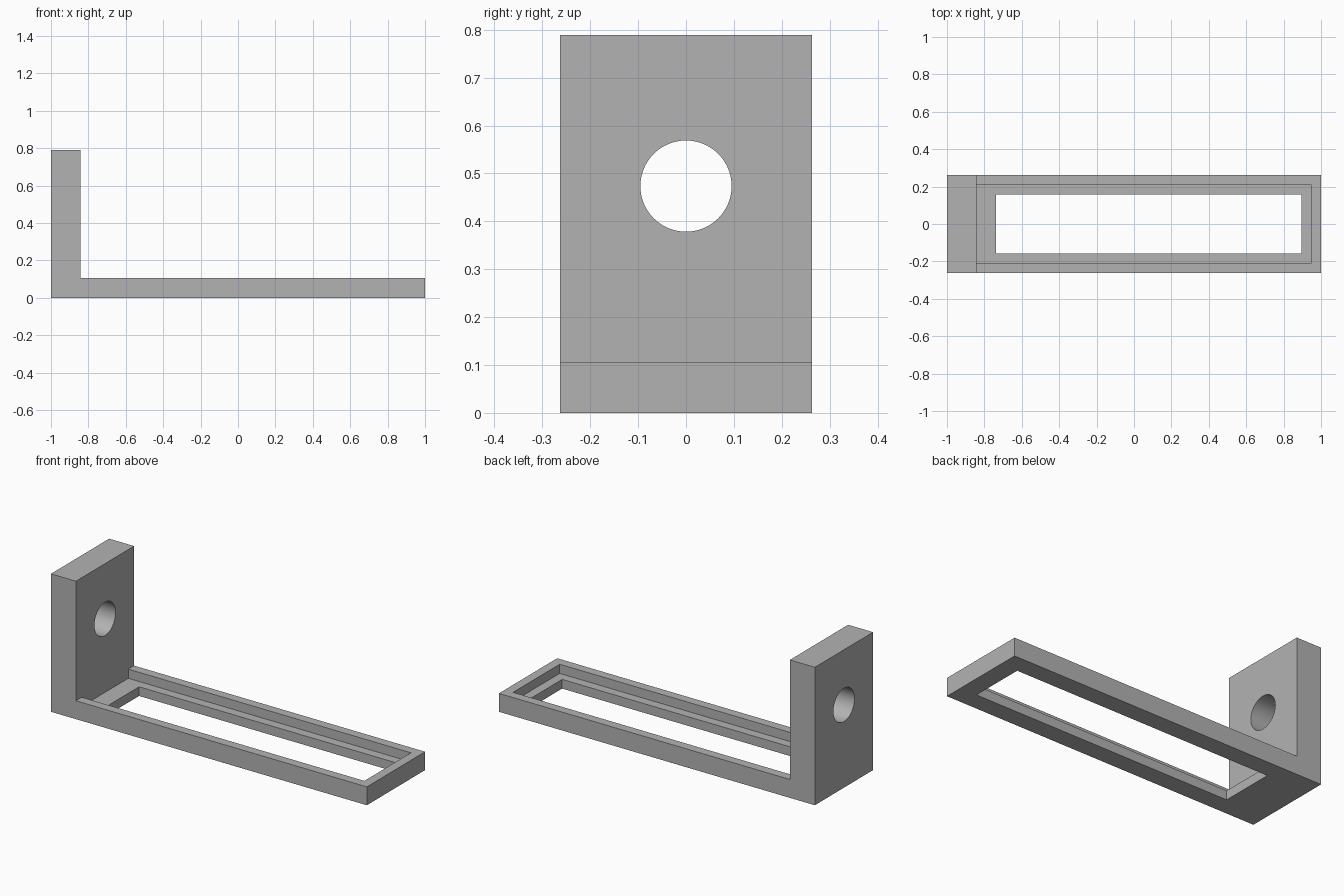
import bpy, bmesh, math
from mathutils import Matrix, Vector

if "Cube" in bpy.data.objects:
    bpy.data.objects.remove(bpy.data.objects["Cube"], do_unlink=True)

U = 1 / 19               # design unit: the bracket is 38 units long
HALF_WIDTH = 5 * U
WALL_X = -16 * U         # inner face of the upright

grey = bpy.data.materials.new("plain grey")
grey.use_nodes = True
colour = (0.45, 0.45, 0.45, 1)
grey.diffuse_color = colour
grey.node_tree.nodes["Principled BSDF"].inputs["Base Color"].default_value = colour


def make_object(name, bm):
    bmesh.ops.recalc_face_normals(bm, faces=bm.faces)
    mesh = bpy.data.meshes.new(name)
    bm.to_mesh(mesh)
    bm.free()
    mesh.materials.append(grey)
    obj = bpy.data.objects.new(name, mesh)
    bpy.context.collection.objects.link(obj)
    return obj


def box(name, low, high):
    low, high = Vector(low), Vector(high)
    bm = bmesh.new()
    bmesh.ops.create_cube(bm, size=1, matrix=Matrix.Translation((low + high) / 2)
                          @ Matrix.Diagonal((high - low).to_4d()))
    return make_object(name, bm)


# L-shaped side profile, extruded across the width
profile = [(-1, 0), (1, 0), (1, 2 * U), (WALL_X, 2 * U), (WALL_X, 15 * U), (-1, 15 * U)]
bm = bmesh.new()
side = bm.faces.new([bm.verts.new((x, -HALF_WIDTH, z)) for x, z in profile])
extruded = bmesh.ops.extrude_face_region(bm, geom=[side])["geom"]
bmesh.ops.translate(bm, vec=(0, 2 * HALF_WIDTH, 0),
                    verts=[v for v in extruded if isinstance(v, bmesh.types.BMVert)])
bracket = make_object("bracket", bm)

# Cutters: shallow recess, through slot and round hole in the upright
recess = box("recess_cutter", (WALL_X, -4 * U, U), (18 * U, 4 * U, 4 * U))
slot = box("slot_cutter", (-14 * U, -3 * U, -U), (17 * U, 3 * U, 3 * U))
bm = bmesh.new()
bmesh.ops.create_cone(bm, cap_ends=True, segments=64, radius1=1.81 * U, radius2=1.81 * U,
                      depth=6 * U, matrix=Matrix.Translation((-17.5 * U, 0, 9 * U))
                      @ Matrix.Rotation(math.pi / 2, 4, "Y"))
hole = make_object("hole_cutter", bm)

cutters = [recess, slot, hole]
for cutter in cutters:
    cutter.hide_render = True
    mod = bracket.modifiers.new(cutter.name, "BOOLEAN")
    mod.operation = "DIFFERENCE"
    mod.solver = "EXACT"
    mod.object = cutter

# Apply the cuts, then remove the cutters
bpy.context.view_layer.objects.active = bracket
bracket.select_set(True)
for cutter in cutters:
    bpy.ops.object.modifier_apply(modifier=cutter.name)
    bpy.data.objects.remove(cutter, do_unlink=True)

# Smooth the hole while keeping all other edges crisp
bpy.ops.object.shade_smooth_by_angle(angle=math.radians(30))
